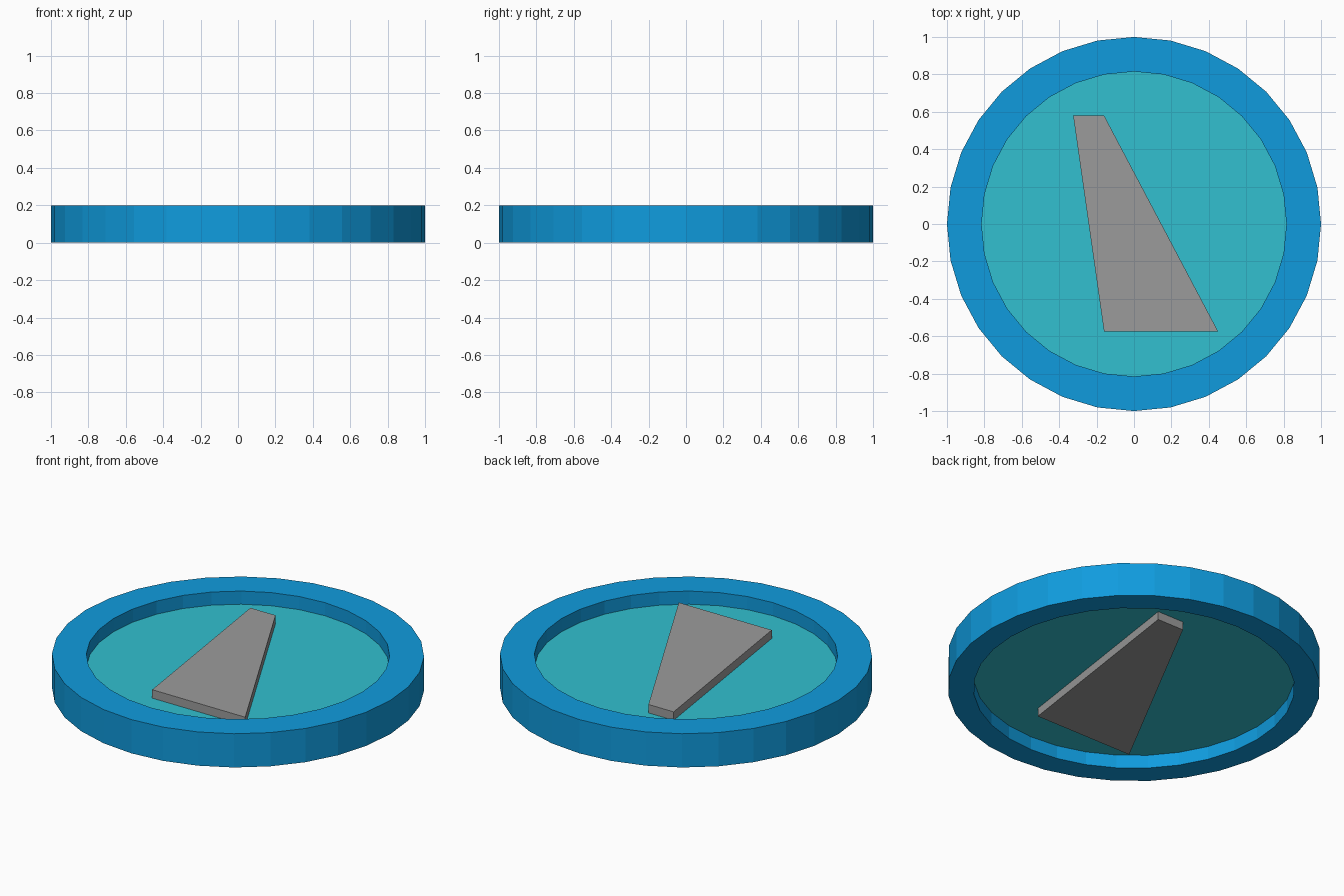
import bpy, math

if "Cube" in bpy.data.objects:
    bpy.data.objects.remove(bpy.data.objects["Cube"])

SIDES = 32


def material(name, colour):
    m = bpy.data.materials.new(name)
    m.diffuse_color = (*colour, 1)
    m.use_nodes = True
    m.node_tree.nodes["Principled BSDF"].inputs["Base Color"].default_value = m.diffuse_color
    return m


blue = material("rim blue", (0.005, 0.33, 0.73))
teal = material("field teal", (0.032, 0.53, 0.63))
grey = material("emblem grey", (0.33, 0.33, 0.33))


def add_object(name, verts, faces, mat):
    mesh = bpy.data.meshes.new(name)
    mesh.from_pydata(verts, [], faces)
    mesh.materials.append(mat)
    obj = bpy.data.objects.new(name, mesh)
    bpy.context.collection.objects.link(obj)
    return obj


def circle(r, z):
    step = 2 * math.pi / SIDES
    return [(r * math.cos(i * step), r * math.sin(i * step), z) for i in range(SIDES)]


def lathe(name, profile, mat):
    """Revolve an open profile of (radius, height) points, outward side right."""
    verts = [v for r, z in profile for v in circle(r, z)]
    faces = []
    for k in range(len(profile) - 1):
        a, b = k * SIDES, (k + 1) * SIDES
        for i in range(SIDES):
            j = (i + 1) % SIDES
            faces.append((a + i, a + j, b + j, b + i))
    return add_object(name, verts, faces, mat)


def prism(name, outline, z0, z1, mat):
    """Extrude a counter-clockwise outline from z0 to z1."""
    n = len(outline)
    verts = [(x, y, z) for z in (z0, z1) for x, y in outline]
    faces = [tuple(reversed(range(n))), tuple(range(n, 2 * n))]
    faces += [(i, (i + 1) % n, n + (i + 1) % n, n + i) for i in range(n)]
    return add_object(name, verts, faces, mat)


TOP_R, BOTTOM_R = 0.815, 0.862      # recess radii on the two sides
TOP_Z, BOTTOM_Z = 0.122, 0.079      # recess floor heights

# raised rim with a recess on both sides
lathe("rim", [(BOTTOM_R, BOTTOM_Z), (BOTTOM_R, 0), (1, 0), (1, 0.2),
              (TOP_R, 0.2), (TOP_R, TOP_Z)], blue)

# flat recessed fields
add_object("upper_field", circle(TOP_R, TOP_Z), [tuple(range(SIDES))], teal)
add_object("lower_field", circle(BOTTOM_R, BOTTOM_Z),
           [tuple(reversed(range(SIDES)))], teal)

# tapered emblem plates; the lower one is mirrored and slightly larger
wedge = [(-0.16, -0.575), (0.45, -0.575), (-0.16, 0.58), (-0.325, 0.58)]
prism("upper_emblem", wedge, TOP_Z, 0.172, grey)
mirrored = [(-1.05 * x, 1.05 * y) for x, y in reversed(wedge)]
prism("lower_emblem", mirrored, 0.03, BOTTOM_Z, grey)
